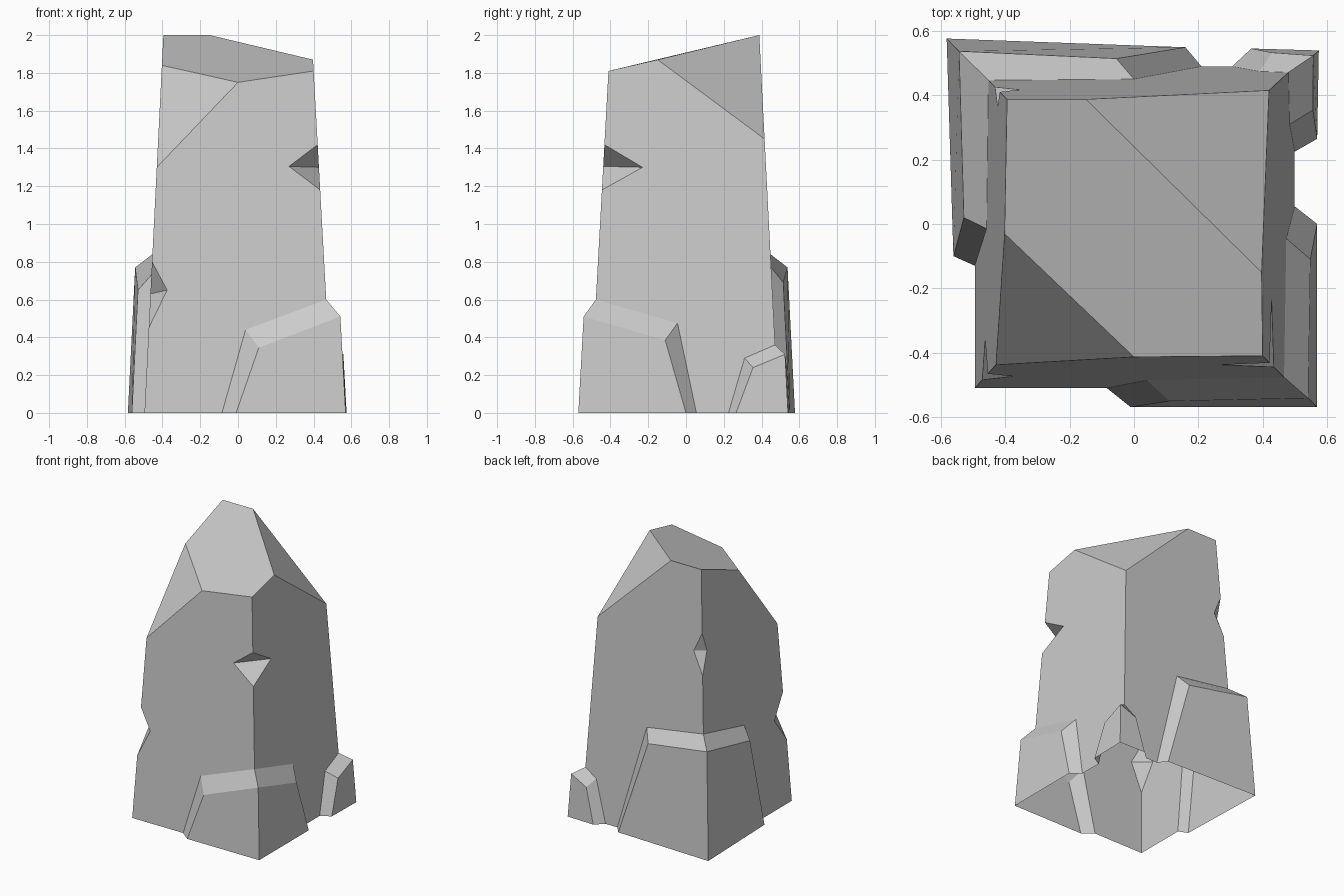
import bpy, bmesh

if "Cube" in bpy.data.objects:
    bpy.data.objects.remove(bpy.data.objects["Cube"])

# Tapered walls: distance from the axis at the ground, and taper per unit height
WALLS = {"F": (-1, 0.51, 0.055), "R": (1, 0.50, 0.055),
         "B": (1, 0.49, 0.051), "L": (-1, 0.495, 0.05)}
bm = bmesh.new()


def wall(side, z, out=0.0):
    sign, base, taper = WALLS[side]
    return sign * (base - taper * z + out)


def on(side, t, z, out=0.0):
    """Point on a wall: t runs along x (front/back) or y (left/right)."""
    w = wall(side, z, out)
    return (t, w, z) if side in "FB" else (w, t, z)


def corner(pair, z, out_x=0.0, out_y=0.0):
    fb, lr = pair
    return (wall(lr, z, out_x), wall(fb, z, out_y), z)


def face(*pts):
    bm.faces.new([bm.verts.new(p) for p in pts])


def slab(pair, zi, zo, out, ends):
    """Raised bevelled corner slab; returns the body outline on each wall."""
    c_in = corner(pair, zi)
    c_top, c_bot = corner(pair, zo, *out), corner(pair, 0, *out)
    chains = {}
    for side, bi, bo, ti, to, hi, ho, o in ends:
        a, b = on(side, bi, 0), on(side, ti, hi)
        oa, ob = on(side, bo, 0, o), on(side, to, ho, o)
        face(oa, c_bot, c_top, ob)
        face(a, oa, ob, b)
        face(b, ob, c_top, c_in)
        chains[side] = [a, b, c_in]
    return chains


def notch(pair, lo, hi, ends):
    """V-shaped chip in a vertical edge."""
    a, b = corner(pair, lo), corner(pair, hi)
    pts = {side: on(side, t, z) for side, t, z in ends}
    p, q = pts.values()
    face(a, p, q)
    face(b, p, q)
    return {side: [a, m, b] for side, m in pts.items()}


def join(*parts):
    return {s: [p for part in parts for p in part[s]] for s in parts[0]}


# Corner slabs and chipped edges
FR = join(
    slab("FR", 0.60, 0.51, (0.07, 0.06),
         [("F", -0.085, -0.01, 0.04, 0.11, 0.44, 0.345, 0.06),
          ("R", 0.055, 0.0, -0.045, -0.11, 0.475, 0.385, 0.07)]),
    notch("FR", 1.18, 1.42, [("F", 0.27, 1.305), ("R", -0.23, 1.30)]))
BL = join(
    slab("BL", 0.84, 0.77, (0.088, 0.087),
         [("B", 0.21, 0.16, 0.0, -0.055, 0.77, 0.69, 0.06),
          ("L", -0.13, -0.10, -0.015, 0.02, 0.73, 0.65, 0.067)]),
    notch("BL", 1.25, 1.55, [("B", -0.355, 1.41), ("L", 0.365, 1.41)]))
BR = slab("BR", 0.36, 0.31, (0.075, 0.05),
          [("B", 0.305, 0.365, 0.39, 0.43, 0.30, 0.25, 0.056),
           ("R", 0.225, 0.265, 0.31, 0.355, 0.29, 0.24, 0.07)])
FL = notch("FL", 0.45, 0.80, [("F", -0.375, 0.65), ("L", -0.355, 0.63)])
for chain in FL.values():
    chain.insert(0, corner("FL", 0))

# Slanted top with two sheared corners
peak = corner("BL", 2.0)
back_top = on("B", -0.15, 2.0)
right_top = on("R", -0.15, 1.87)
front_corner = corner("FR", 1.81)
front_top = on("F", 0.0, 1.75)
left_top = on("L", -0.03, 1.84)
shear_fl, shear_br = corner("FL", 1.30), corner("BR", 1.45)
face(peak, left_top, front_top, front_corner, right_top, back_top)
face(left_top, shear_fl, front_top)
face(back_top, right_top, shear_br)

# Main walls, each running up one edge, across the top and down the next
face(*FL["F"], shear_fl, front_top, front_corner, *FR["F"][::-1])
face(*FR["R"], front_corner, right_top, shear_br, *BR["R"][::-1])
face(*BR["B"], shear_br, back_top, peak, *BL["B"][::-1])
face(*BL["L"], peak, left_top, shear_fl, *FL["L"][::-1])

# Weld into one open-bottomed shell
bmesh.ops.remove_doubles(bm, verts=bm.verts[:], dist=0.0005)
bmesh.ops.recalc_face_normals(bm, faces=bm.faces[:])
mesh = bpy.data.meshes.new("rock_pillar")
bm.to_mesh(mesh)
bm.free()
rock = bpy.data.objects.new("rock_pillar", mesh)
bpy.context.collection.objects.link(rock)
